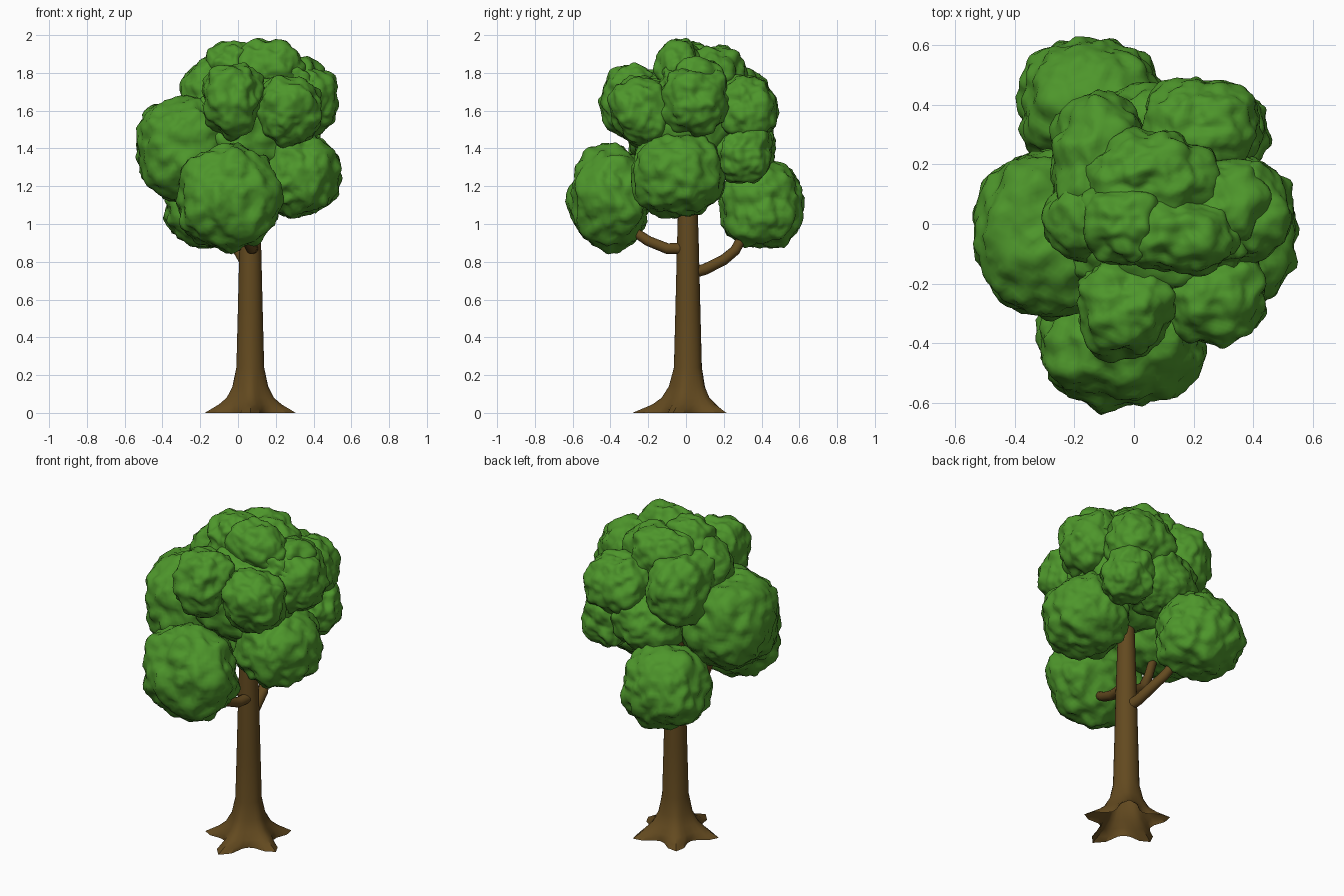
import bpy, bmesh, math
from mathutils import Vector, noise

if "Cube" in bpy.data.objects:
    bpy.data.objects.remove(bpy.data.objects["Cube"])


def material(name, rgb):
    m = bpy.data.materials.new(name)
    m.diffuse_color = (*rgb, 1)
    m.use_nodes = True
    m.node_tree.nodes["Principled BSDF"].inputs["Base Color"].default_value = m.diffuse_color
    return m


LEAF = material("leaf green", (0.075, 0.305, 0.024))
BARK = material("bark brown", (0.125, 0.068, 0.014))


def finish(bm, name, mat, angle):
    bmesh.ops.recalc_face_normals(bm, faces=bm.faces)
    me = bpy.data.meshes.new(name)
    bm.to_mesh(me)
    bm.free()
    me.materials.append(mat)
    ob = bpy.data.objects.new(name, me)
    bpy.context.collection.objects.link(ob)
    bpy.ops.object.select_all(action='DESELECT')
    ob.select_set(True)
    bpy.context.view_layer.objects.active = ob
    bpy.ops.object.shade_smooth_by_angle(angle=math.radians(angle))
    return ob


def loft(bm, rings, bottom=True):
    """Bridge equal-sized rings of points and cap the ends."""
    rows = [[bm.verts.new(p) for p in r] for r in rings]
    n = len(rows[0])
    for a, b in zip(rows, rows[1:]):
        for i in range(n):
            j = (i + 1) % n
            bm.faces.new((a[i], a[j], b[j], b[i]))
    if bottom:
        bm.faces.new(rows[0][::-1])
    bm.faces.new(rows[-1])


# Trunk, open underneath, with five flared roots: (height, radius, root reach)
SIDES = 30
profile = [(0, .145, .11), (.02, .145, .075), (.045, .14, .035), (.08, .112, .02),
           (.14, .09, .008), (.24, .074, 0), (.55, .066, 0), (.88, .058, 0), (1.3, .045, 0)]
rings = []
for z, r, reach in profile:
    ring = []
    for i in range(SIDES):
        a = math.tau * i / SIDES - math.pi / 2
        c = math.cos(5 * (a + math.pi / 2)) * .5 + .5
        front = 1.35 if i in (SIDES - 1, 0, 1) else .98
        rad = r + reach * c ** 1.5 * front
        ring.append((.065 + rad * math.cos(a), .01 + rad * math.sin(a), z))
    rings.append(ring)
bm = bmesh.new()
loft(bm, rings, bottom=False)
finish(bm, "trunk", BARK, 35)


# Branches that carry the outer leaf clumps
def branch(name, pts, r0, r1):
    pts = [Vector(p) for p in pts]
    bm = bmesh.new()
    rings = []
    for i, p in enumerate(pts):
        d = (pts[min(i + 1, len(pts) - 1)] - pts[max(i - 1, 0)]).normalized()
        u = d.cross(Vector((.3, .2, -1))).normalized()
        v = d.cross(u)
        r = r0 + (r1 - r0) * i / (len(pts) - 1)
        rings.append([p + r * (math.cos(t) * u + math.sin(t) * v)
                      for t in (math.tau * k / 12 for k in range(12))])
    loft(bm, rings)
    finish(bm, name, BARK, 40)


branch("front_branch", [(.08, .01, .87), (.07, -.10, .87), (.05, -.20, .91),
                        (.02, -.29, .97), (-.02, -.38, 1.08)], .031, .024)
branch("back_branch", [(.07, .01, .735), (.05, .10, .76), (.03, .2, .81),
                       (.0, .26, .86), (-.05, .31, .95), (-.1, .38, 1.06)], .032, .024)
branch("left_branch", [(.08, .01, .88), (.0, .0, .885), (-.07, -.01, .93),
                       (-.12, -.02, 1.02), (-.18, -.03, 1.2)], .03, .024)


# Leaf clumps: lumpy ellipsoids (centre, radii)
def clump(name, c, rad, seed):
    c, rad = Vector(c), Vector(rad)
    bm = bmesh.new()
    bmesh.ops.create_icosphere(bm, subdivisions=5, radius=1)
    off = Vector((seed * 7.3, seed * 3.1, seed * 5.7))
    for v in bm.verts:
        n = v.co.copy()
        # slightly squared-off sphere
        k = sum(abs(x) ** 2.3 for x in n) ** (-1 / 2.3)
        p = Vector((n[i] * rad[i] * k for i in range(3)))
        h = .028 * noise.noise(p * 6 + off) + .026 * noise.noise(p * 14 + off)
        h += .010 * noise.noise(p * 30 + off)
        v.co = c + p + n * (h - .006)
    finish(bm, name, LEAF, 50)


clumps = [
    ("front_low", (-.05, -.40, 1.14), (.28, .215, .275)),
    ("back_low", (-.14, .40, 1.105), (.25, .225, .235)),
    ("right_low", (.31, -.045, 1.26), (.23, .25, .23)),
    ("left", (-.27, -.03, 1.40), (.27, .285, .29)),
    ("front_upper", (-.03, -.27, 1.66), (.165, .175, .20)),
    ("front_right_upper", (.27, -.23, 1.60), (.175, .17, .19)),
    ("right_upper", (.35, .05, 1.65), (.18, .18, .19)),
    ("back_right_upper", (.23, .32, 1.60), (.2, .17, .20)),
    ("back_right_mid", (.30, .31, 1.37), (.15, .15, .16)),
    ("right_shoulder", (.29, .03, 1.71), (.17, .19, .17)),
    ("top_front", (.15, -.04, 1.79), (.21, .13, .18)),
    ("top_back", (.06, .16, 1.77), (.22, .155, .19)),
    ("left_upper", (-.11, .18, 1.63), (.18, .26, .23)),
    ("left_shoulder", (-.12, .02, 1.66), (.18, .17, .22)),
    ("back_mid", (.05, .29, 1.42), (.20, .19, .19)),
    ("core", (.07, .0, 1.53), (.33, .30, .30)),
    ("top_left", (-.03, .0, 1.82), (.14, .14, .155)),
]
for s, (name, c, r) in enumerate(clumps):
    clump("leaves_" + name, c, r, s + 1)
